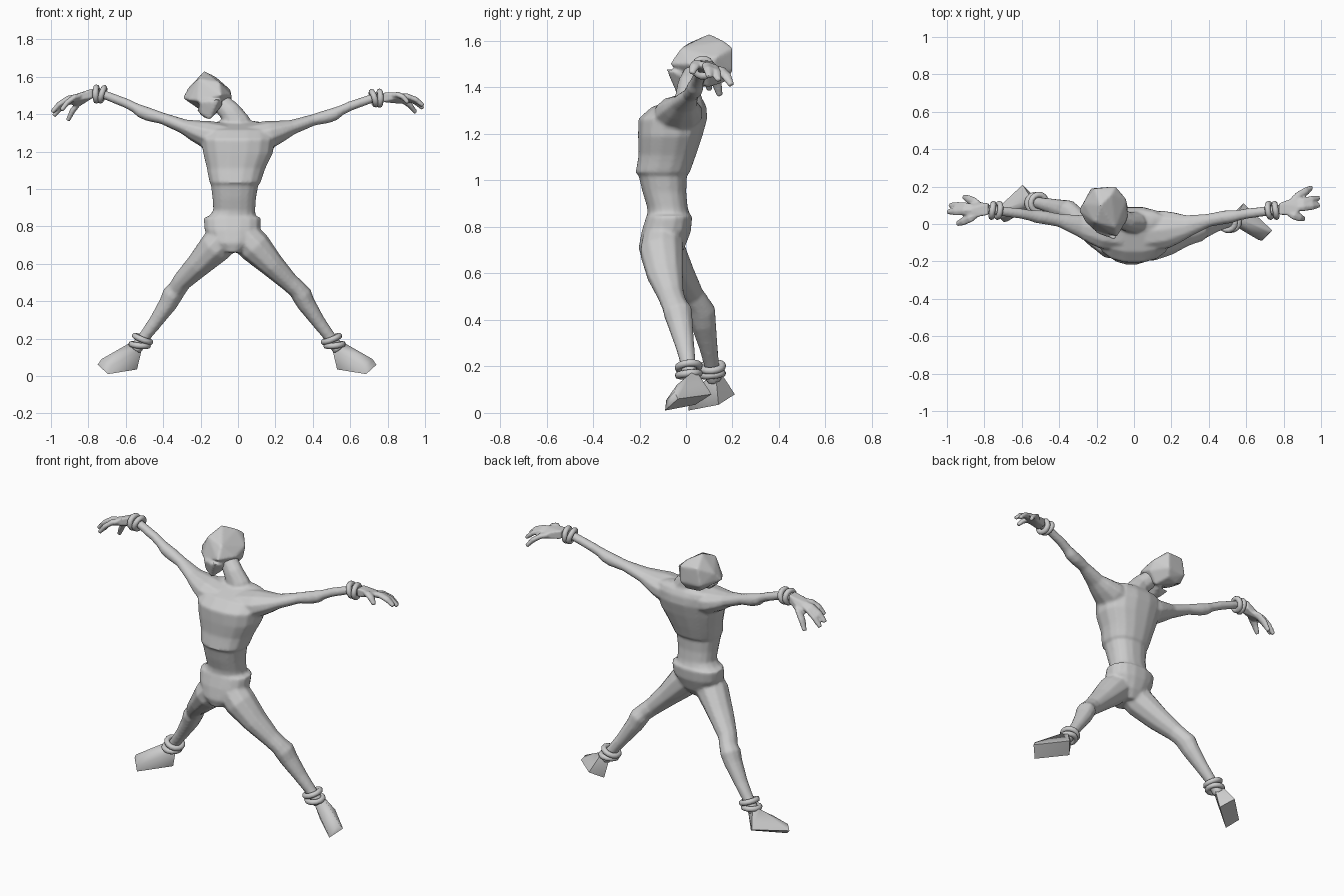
import bpy, bmesh, math
from mathutils import Vector

if bpy.data.objects.get("Cube"):
    bpy.data.objects.remove(bpy.data.objects["Cube"])

grey = bpy.data.materials.new("plain grey")
grey.use_nodes = True
grey.diffuse_color = (0.6, 0.6, 0.6, 1)
grey.node_tree.nodes["Principled BSDF"].inputs["Base Color"].default_value = grey.diffuse_color


def loft(bm, rows, sides=10, power=1.0, level=False):
    """Skin of rings; each row is x, y, z, half depth along y, half width across."""
    centres = [Vector(row[:3]) for row in rows]
    rings = []
    for i, row in enumerate(rows):
        along = (centres[min(i + 1, len(rows) - 1)] - centres[max(i - 1, 0)]).normalized()
        if level:
            along = Vector((0, 0, -1))
        depth = Vector((0, 1, 0))
        depth = (depth - along * depth.dot(along)).normalized()
        across = along.cross(depth)
        ring = []
        for k in range(sides):
            angle = math.tau * (k + 0.5) / sides
            c, s = math.cos(angle), math.sin(angle)
            c, s = (math.copysign(abs(t) ** power, t) for t in (c, s))
            ring.append(bm.verts.new(centres[i] + depth * c * row[3] + across * s * row[4]))
        rings.append(ring)
    for lower, upper in zip(rings, rings[1:]):
        for k in range(sides):
            n = (k + 1) % sides
            bm.faces.new((lower[k], lower[n], upper[n], upper[k]))
    bm.faces.new(rings[0][::-1])
    bm.faces.new(rings[-1])


def hull(bm, points):
    """Faceted lump wrapped round a few points."""
    verts = [bm.verts.new(p) for p in points]
    result = bmesh.ops.convex_hull(bm, input=verts)
    bmesh.ops.delete(bm, geom=result["geom_interior"], context="VERTS")


def finish(name, bm, blend=0.0, sharp=50):
    """Make the object; blend is the voxel size that fuses overlapping pieces."""
    bmesh.ops.recalc_face_normals(bm, faces=bm.faces)
    mesh = bpy.data.meshes.new(name)
    bm.to_mesh(mesh)
    bm.free()
    mesh.materials.append(grey)
    obj = bpy.data.objects.new(name, mesh)
    bpy.context.collection.objects.link(obj)
    bpy.ops.object.select_all(action="DESELECT")
    bpy.context.view_layer.objects.active = obj
    obj.select_set(True)
    if blend:
        remesh = obj.modifiers.new("fuse", "REMESH")
        remesh.mode = "VOXEL"
        remesh.voxel_size = blend
        remesh.use_smooth_shade = True
        soften = obj.modifiers.new("soften", "SMOOTH")
        soften.iterations = 3
    else:
        bpy.ops.object.shade_smooth_by_angle(angle=math.radians(sharp))


def bangle(name, centre, direction, radius):
    bpy.ops.mesh.primitive_torus_add(
        major_segments=14, minor_segments=8, major_radius=radius, minor_radius=0.016,
        location=centre, rotation=Vector(direction).to_track_quat("Z", "Y").to_euler())
    obj = bpy.context.object
    obj.name = name
    obj.data.materials.append(grey)
    bpy.ops.object.shade_smooth_by_angle(angle=math.radians(60))


# Limb centre lines, given for the +x side
ARM = [(.07, -.04, 1.27, .11, .08), (.17, -.03, 1.292, .105, .075), (.23, -.02, 1.31, .085, .058),
       (.29, -.01, 1.33, .06, .04), (.4, .02, 1.368, .036, .031), (.48, .035, 1.388, .037, .037),
       (.52, .04, 1.402, .036, .035), (.55, .045, 1.42, .03, .027), (.6, .055, 1.443, .028, .026),
       (.72, .07, 1.485, .026, .024), (.8, .08, 1.49, .026, .022)]
LEG = [(.04, -.1, .74, .09, .09), (.09, -.105, .69, .095, .09), (.18, -.09, .595, .08, .068),
       (.27, -.065, .505, .058, .052), (.315, -.05, .465, .056, .05), (.34, -.035, .435, .064, .056),
       (.365, -.025, .385, .056, .05), (.43, -.005, .29, .042, .038), (.49, .01, .21, .033, .032),
       (.54, .02, .14, .035, .035)]
FOOT = [(.685, -.09, .01), (.74, -.035, .06), (.72, -.05, .09), (.665, -.085, .055),
        (.585, .11, .08), (.53, .04, .035), (.505, .03, .14), (.545, .045, .18),
        (.58, .02, .17), (.53, -.005, .13), (.63, -.04, .12)]


def leg_place(side, p):
    """Mirror to a side; the -x leg sits further back the lower it goes."""
    if side > 0:
        return p
    back = 0.1 * min(1, max(0, (0.72 - p[2]) / 0.25))
    shift = 0.03 if p[2] > 0.5 else 0.01
    return (-p[0] - shift, p[1] + back) + tuple(p[2:])


def arm_place(side, p):
    lift = 0.02 * max(0, p[0] - 0.2) / 0.5 if side < 0 else 0
    return (side * p[0], p[1], p[2] + lift) + tuple(p[3:])


# Torso, neck, arms and legs fused into one skin
bm = bmesh.new()
loft(bm, [(0, .02, 1.362, .035, .1), (0, .005, 1.345, .07, .17), (0, -.03, 1.315, .12, .195),
          (0, -.057, 1.265, .15, .2), (0, -.068, 1.19, .14, .188), (-.01, -.08, 1.11, .125, .158),
          (-.013, -.088, 1.08, .122, .15), (-.015, -.1, 1.035, .118, .138),
          (-.018, -.1, 1.02, .105, .128), (-.02, -.093, .95, .095, .117), (-.02, -.08, .885, .088, .113),
          (-.03, -.075, .855, .092, .125), (-.03, -.072, .845, .1, .155), (-.03, -.085, .78, .107, .15),
          (-.03, -.105, .71, .1, .11), (-.03, -.115, .66, .075, .05)],
     sides=16, power=.85, level=True)
loft(bm, [(0, .01, 1.3, .07, .09), (-.01, .01, 1.36, .058, .075),
          (-.04, .015, 1.41, .052, .06), (-.11, .05, 1.48, .05, .05)])
for side in (1, -1):
    loft(bm, [arm_place(side, p) for p in ARM])
    loft(bm, [leg_place(side, p) for p in LEG])
finish("body", bm, blend=0.009)

# Head: faceted skull tilted to one side, with a tapering jaw
bm = bmesh.new()
hull(bm, [(-.18, .1, 1.63), (-.12, .16, 1.6), (-.21, .19, 1.575), (-.1, .2, 1.57), (-.04, .13, 1.53),
          (-.295, .07, 1.485), (-.27, .11, 1.535), (-.23, .19, 1.47), (-.1, .2, 1.47),
          (-.035, .1, 1.47), (-.035, .02, 1.5), (-.09, -.07, 1.5), (-.26, .01, 1.475),
          (-.21, .01, 1.59), (-.1, -.02, 1.57), (-.12, .17, 1.425), (-.2, .15, 1.42),
          (-.22, -.03, 1.47), (-.09, .09, 1.4)])
hull(bm, [(-.1, -.088, 1.485), (-.2, -.05, 1.47), (-.2, -.03, 1.4), (-.15, -.04, 1.37),
          (-.075, -.03, 1.46), (-.22, .05, 1.42), (-.12, .08, 1.4), (-.13, -.065, 1.43),
          (-.18, .02, 1.38)])
finish("head", bm, blend=0.009)

# Fingertips for each hand, thumb first
TIPS = {"left": [(.91, .025, 1.46), (.99, .1, 1.445), (.99, .14, 1.43), (.95, .195, 1.41)],
        "right": [(-.945, 0, 1.42), (-.995, .065, 1.41), (-.985, .1, 1.39), (-.91, .145, 1.365)]}

for side, word in ((1, "left"), (-1, "right")):
    # Hand: broad arched palm with stubby thumb and fingers
    wrist = Vector(arm_place(side, (.775, .08, 1.49)))
    tips = [Vector(t) for t in TIPS[word]]
    arch = Vector((0, 0, .032))
    thick = Vector((0, 0, .02))
    knuckles = [wrist.lerp(t, .6) + arch for t in tips]
    heel = [wrist + Vector((0, dy, dz)) for dy in (-.03, .03) for dz in (-.025, .025)]
    bm = bmesh.new()
    hull(bm, heel + [k + thick * s for k in knuckles for s in (-1, .5)])
    for tip, knuckle in zip(tips, knuckles):
        bend = knuckle.lerp(tip, .55) + arch * .3
        loft(bm, [(*wrist.lerp(knuckle, .7), .018, .016), (*knuckle, .026, .017),
                  (*bend, .024, .016), (*tip, .014, .012)], sides=6)
    finish(word + "_hand", bm, blend=0.006)

    # Foot: wedge with a raised outer edge
    bm = bmesh.new()
    hull(bm, [leg_place(side, p) for p in FOOT])
    finish(word + "_foot", bm, sharp=65)

    # Paired bangles at wrist and ankle, slightly tilted against each other
    for n, (step, tilt) in enumerate(((0, .15), (.032, -.15))):
        bangle(f"{word}_wrist_bangle_{n + 1}", arm_place(side, (.725 + step, .073, 1.485)),
               (side, .15, .15 + tilt), .036)
        ankle = leg_place(side, (.5 + step / 2, .012, .198 - step))
        bangle(f"{word}_ankle_bangle_{n + 1}", ankle, (side * (.25 + tilt), .1, -1), .045)
